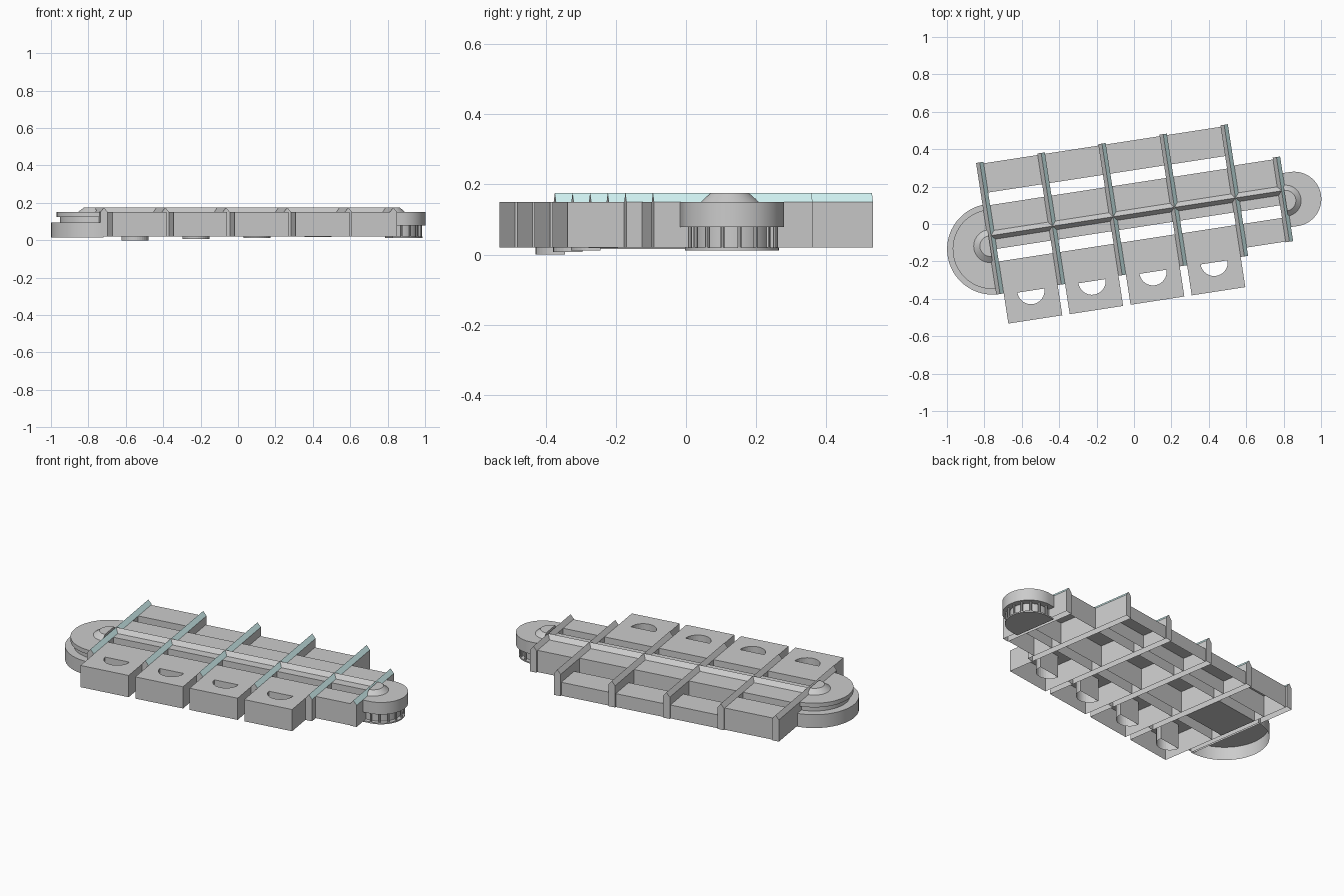
import bpy, bmesh, math

if "Cube" in bpy.data.objects:
    bpy.data.objects.remove(bpy.data.objects["Cube"])

ANGLE = math.radians(8.75)      # whole building is turned on the site
ROOF, PEAK, BASE = 0.15, 0.175, 0.02
FINS = [-0.765, -0.433, -0.104, 0.227, 0.557]
HALF = 0.02                     # half thickness of a cross wall

glass = bpy.data.materials.new("skylight_glass")
glass.diffuse_color = (0.66, 0.92, 0.92, 1)
glass.use_nodes = True
glass.node_tree.nodes["Principled BSDF"].inputs["Base Color"].default_value = glass.diffuse_color


def finish(name, bm, smooth=False):
    bmesh.ops.recalc_face_normals(bm, faces=bm.faces[:])
    me = bpy.data.meshes.new(name)
    bm.to_mesh(me)
    bm.free()
    ob = bpy.data.objects.new(name, me)
    ob.rotation_euler.z = ANGLE
    bpy.context.collection.objects.link(ob)
    if smooth:
        bpy.ops.object.select_all(action='DESELECT')
        ob.select_set(True)
        bpy.context.view_layer.objects.active = ob
        bpy.ops.object.shade_smooth_by_angle(angle=math.radians(30))
    return ob


def prism(name, outline, z0, z1, floor=True, top_outline=None, smooth=False):
    """Upright solid from a plan outline, optionally tapered or open below."""
    bm = bmesh.new()
    lo = [bm.verts.new((x, y, z0)) for x, y in outline]
    hi = [bm.verts.new((x, y, z1)) for x, y in (top_outline or outline)]
    n = len(lo)
    for i in range(n):
        j = (i + 1) % n
        bm.faces.new((lo[i], lo[j], hi[j], hi[i]))
    bm.faces.new(hi)
    if floor:
        bm.faces.new(lo[::-1])
    return finish(name, bm, smooth)


def rect(u0, u1, v0, v1):
    return [(u0, v0), (u1, v0), (u1, v1), (u0, v1)]


def arc(cu, cv, r, start, end, n=32):
    return [(cu + r * math.cos(math.radians(start + (end - start) * i / n)),
             cv + r * math.sin(math.radians(start + (end - start) * i / n)))
            for i in range(n + 1)]


def cross_wall(name, u, v0, v1):
    """Wall with a pitched cap, open below; its right slope is glazed."""
    prof = [(-HALF, BASE), (HALF, BASE), (HALF, ROOF), (0, PEAK), (-HALF, ROOF)]
    bm = bmesh.new()
    a = [bm.verts.new((u + x, v0, z)) for x, z in prof]
    b = [bm.verts.new((u + x, v1, z)) for x, z in prof]
    for i in range(1, 5):
        j = (i + 1) % 5
        f = bm.faces.new((a[i], a[j], b[j], b[i]))
        f.material_index = 1 if i == 2 else 0
    bm.faces.new(a[::-1])
    bm.faces.new(b)
    ob = finish(name, bm)
    ob.data.materials.append(None)
    ob.data.materials.append(glass)


def court_block(name, u0, u1, v0, v1, tube_z):
    """Open-bottomed block with a half-round light well through its roof."""
    bm = bmesh.new()
    loops = [(rect(u0, u1, v0, v1), BASE),
             (arc((u0 + u1) / 2, -0.268, 0.073, 180, 360, 16), tube_z)]
    edges = []
    for pts, z0 in loops:
        hi = [bm.verts.new((x, y, ROOF)) for x, y in pts]
        lo = [bm.verts.new((x, y, z0)) for x, y in pts]
        for i in range(len(pts)):
            j = (i + 1) % len(pts)
            edges.append(bm.edges.new((hi[i], hi[j])))
            bm.faces.new((lo[i], lo[j], hi[j], hi[i]))
    bmesh.ops.triangle_fill(bm, edges=edges, use_beauty=True, normal=(0, 0, 1))
    finish(name, bm)


# Cross walls with skylights
for i, u in enumerate(FINS):
    cross_wall(f"cross_wall_{i + 1}", u, -0.261, 0.451)
cross_wall("cross_wall_6", 0.807, -0.22, 0.238)

# Bays between the walls: long hall, rear row and front blocks
for i in range(4):
    u0, u1 = FINS[i] + HALF, FINS[i + 1] - HALF
    prism(f"hall_{i + 1}", rect(u0, u1, -0.02, 0.217), BASE, ROOF, floor=(i == 0))
    prism(f"rear_block_{i + 1}", rect(u0, u1, 0.285, 0.443), BASE,
          ROOF if i == 0 else 0.1, floor=False)
    court_block(f"front_block_{i + 1}", u0, u1, -0.424, -0.088,
                (0, 0.007, 0.012, 0.018)[i])
end0, end1 = FINS[4] + HALF, 0.807 - HALF
prism("hall_5", rect(end0, end1, -0.02, 0.228), BASE, ROOF, floor=False)
prism("front_block_5", rect(end0, end1, -0.216, -0.088), BASE, ROOF, floor=False)

# Ridge skylight along the hall
bm = bmesh.new()
sec = [(0.033, ROOF), (0.055, PEAK), (0.08, ROOF)]
a = [bm.verts.new((-0.765, v, z)) for v, z in sec]
b = [bm.verts.new((0.807, v, z)) for v, z in sec]
for i in range(3):
    j = (i + 1) % 3
    bm.faces.new((a[i], a[j], b[j], b[i]))
bm.faces.new(a)
bm.faces.new(b[::-1])
finish("ridge", bm)

# Large round end: stepped half drums, hollow below
L = -0.768
for name, r, z0, z1 in (("large_end_base", 0.243, 0.015, 0.095),
                        ("large_end_neck", 0.195, 0.095, 0.125),
                        ("large_end_rim", 0.213, 0.125, ROOF)):
    prism(name, arc(L, -0.018, r, 90, 270), z0, z1,
          floor=(name != "large_end_base"), smooth=True)
prism("large_end_lantern", arc(L - 0.01, 0, 0.088, 90, 270), ROOF, PEAK,
      top_outline=arc(L - 0.01, 0, 0.055, 90, 270), smooth=True)

# Small round end: drum carried on posts
R, C, V = 0.815, 0.866, 0.002


def bulge(r):
    return [(R, V - r)] + arc(C, V, r, -90, 90) + [(R, V + r)]


prism("small_end_drum", bulge(0.146), 0.078, ROOF, smooth=True)
prism("small_end_glazing", bulge(0.108), 0.02, 0.078, smooth=True)
prism("small_end_floor", bulge(0.131), 0.012, 0.02, smooth=True)
prism("small_end_lantern", arc(R + 0.005, 0, 0.083, -90, 90), ROOF, PEAK,
      top_outline=arc(R + 0.005, 0, 0.055, -90, 90), smooth=True)
for i in range(9):
    t = math.radians(-90 + 22.5 * i)
    cu, cv = C + 0.124 * math.cos(t), V + 0.124 * math.sin(t)
    prism(f"small_end_post_{i + 1}", arc(cu, cv, 0.006, 0, 315, 7), 0.02, 0.078)
